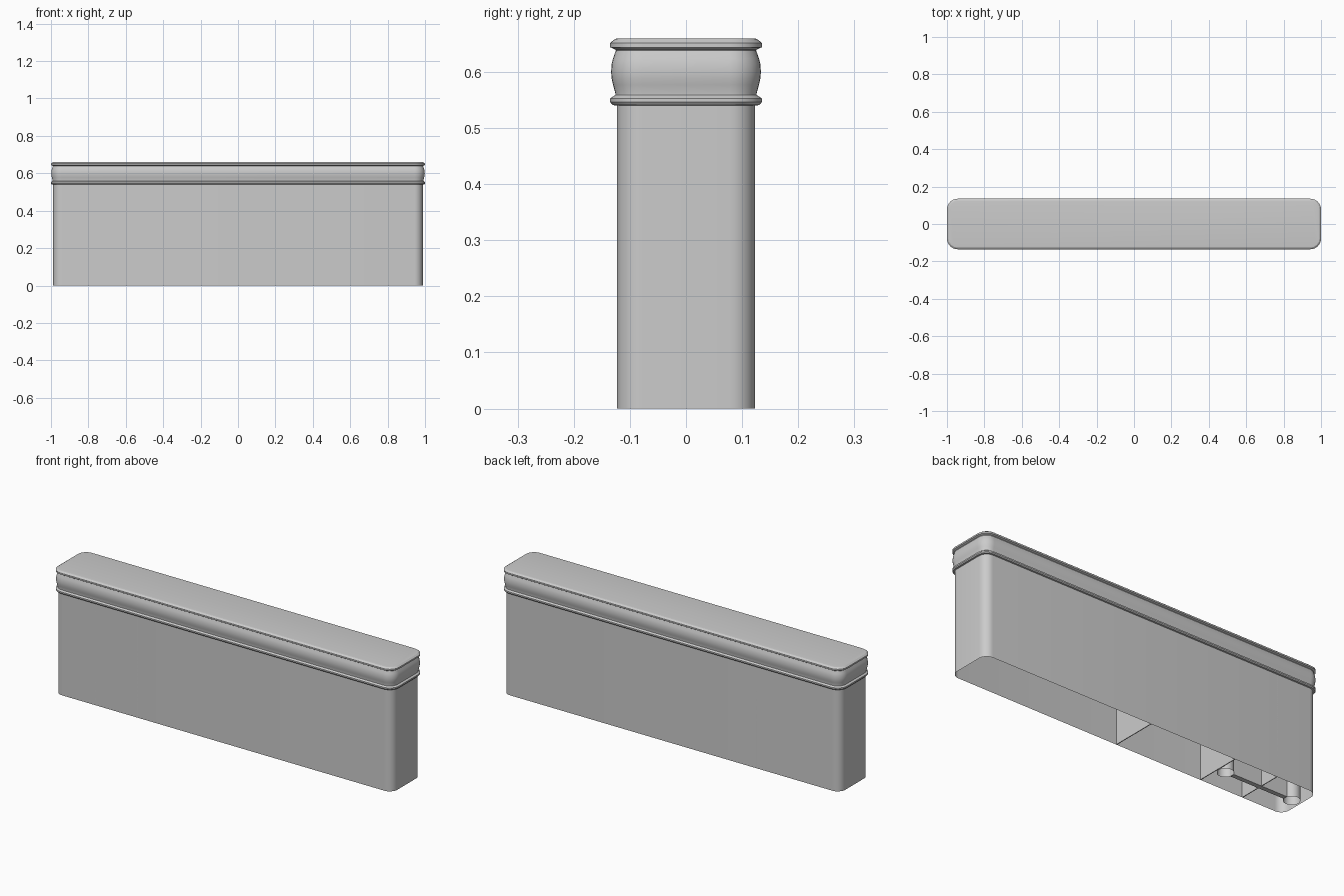
import bpy, bmesh, math

if "Cube" in bpy.data.objects:
    bpy.data.objects.remove(bpy.data.objects["Cube"])

HX, HY, R = 0.988, 0.123, 0.045   # body half sizes and corner radius
RIB_TOP = 0.63


def outline(off, z, n=8):
    """Rounded rectangle grown outward by off, at height z."""
    pts = []
    for q, (sx, sy) in enumerate([(1, 1), (-1, 1), (-1, -1), (1, -1)]):
        for i in range(n + 1):
            a = math.pi / 2 * (q + i / n)
            pts.append((sx * (HX - R) + (R + off) * math.cos(a),
                        sy * (HY - R) + (R + off) * math.sin(a), z))
    return pts


def finish(name, bm):
    bmesh.ops.recalc_face_normals(bm, faces=bm.faces)
    me = bpy.data.meshes.new(name)
    bm.to_mesh(me)
    bm.free()
    ob = bpy.data.objects.new(name, me)
    bpy.context.collection.objects.link(ob)
    bpy.ops.object.select_all(action='DESELECT')
    ob.select_set(True)
    bpy.context.view_layer.objects.active = ob
    bpy.ops.object.shade_smooth_by_angle(angle=math.radians(28))
    return ob


def loft(name, profile, cap_top=False):
    bm = bmesh.new()
    rings = [[bm.verts.new(p) for p in outline(o, z)] for o, z in profile]
    n = len(rings[0])
    for a, b in zip(rings, rings[1:]):
        for i in range(n):
            j = (i + 1) % n
            bm.faces.new((a[i], a[j], b[j], b[i]))
    if cap_top:
        bm.faces.new(rings[-1])
    return finish(name, bm)


def plate(name, x0, x1, y0, y1):
    bm = bmesh.new()
    bmesh.ops.create_cube(bm, size=1)
    for v in bm.verts:
        v.co = (x0 if v.co.x < 0 else x1, y0 if v.co.y < 0 else y1,
                0.001 if v.co.z < 0 else RIB_TOP)
    return finish(name, bm)


def post(name, x, r=0.04, n=24):
    bm = bmesh.new()
    bmesh.ops.create_cone(bm, cap_ends=False, segments=n, radius1=r, radius2=r,
                          depth=RIB_TOP)
    bmesh.ops.translate(bm, verts=bm.verts, vec=(x, 0, RIB_TOP / 2))
    return finish(name, bm)


# Thin outer shell, open underneath: body, lower bead, bulging band, upper bead, lid
loft("shell", [
    (0, 0), (0, 0.54),
    (0.008, 0.541), (0.012, 0.546), (0.012, 0.553), (0.003, 0.559),
    (0.003, 0.562), (0.007, 0.577), (0.0095, 0.588), (0.0105, 0.6),
    (0.0095, 0.614), (0.007, 0.624), (0.002, 0.638),
    (0.003, 0.640), (0.012, 0.644), (0.012, 0.652), (0.003, 0.659), (-0.005, 0.66),
], cap_top=True)

# Cross ribs inside the left half
for label, x in (("centre_rib", 0.0), ("quarter_rib", -0.5), ("end_rib", -0.75)):
    plate(label, x - 0.002, x + 0.002, -HY, HY)

# Screw posts joined by a lengthwise web
for i, x in enumerate((-0.545, -0.94)):
    post(f"screw_post_{i + 1}", x)
plate("lengthwise_web", -0.902, -0.583, -0.012, 0.012)
